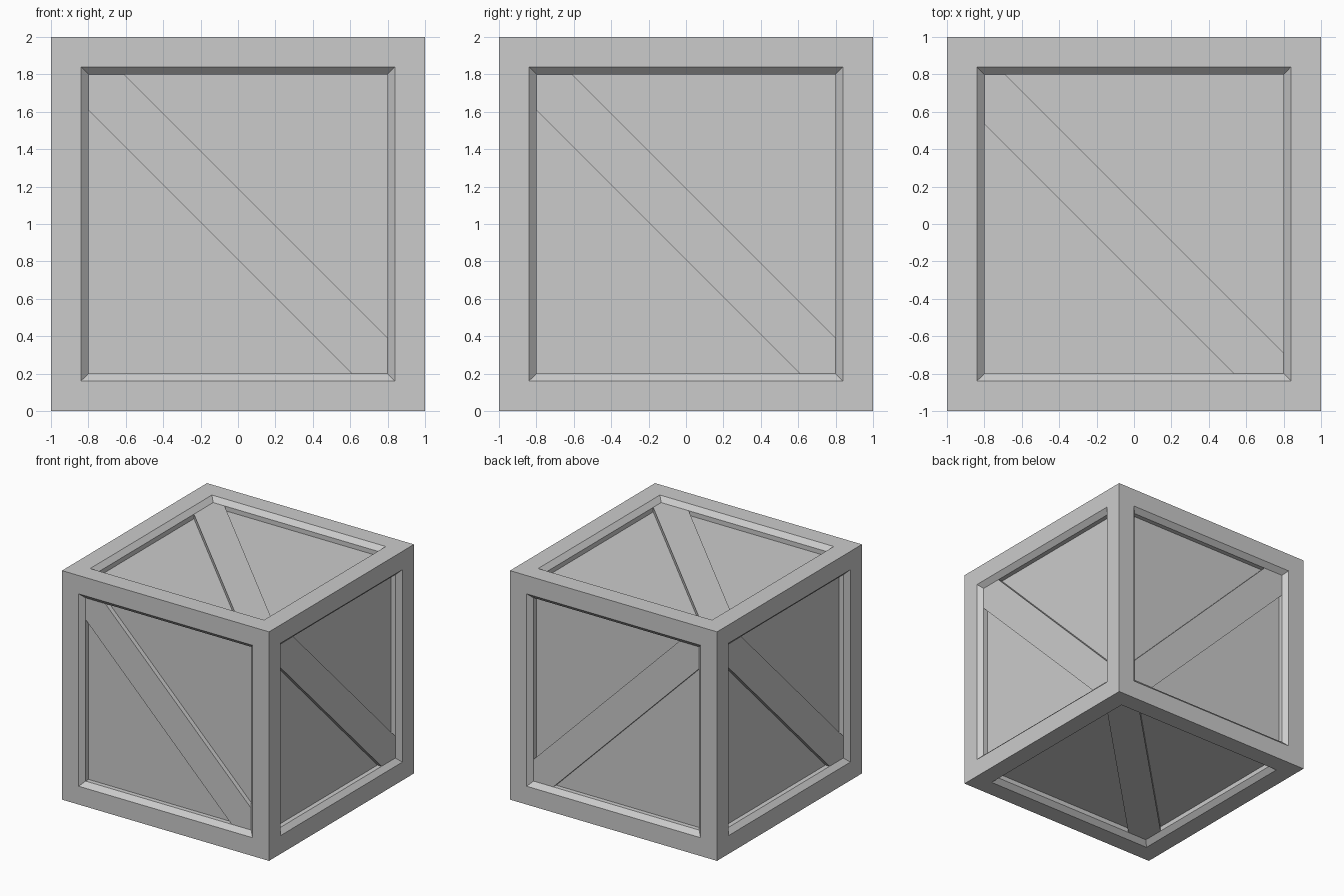
import bpy, bmesh
from mathutils import Vector

if "Cube" in bpy.data.objects:
    bpy.data.objects.remove(bpy.data.objects["Cube"])

RIM, BEVEL, STEP = 0.16, 0.04, 0.04   # rim width, chamfer size, depth of panel behind chamfer
HALF = 1 - RIM - BEVEL                # half size of the recessed panel
CENTRE = Vector((0, 0, 1))


def finish(name, bm):
    bmesh.ops.recalc_face_normals(bm, faces=bm.faces)
    mesh = bpy.data.meshes.new(name)
    bm.to_mesh(mesh)
    bm.free()
    obj = bpy.data.objects.new(name, mesh)
    bpy.context.collection.objects.link(obj)
    return obj


# Crate body: each side inset into a flat rim, a chamfer and a sunken panel
bm = bmesh.new()
bmesh.ops.create_cube(bm, size=2)
bmesh.ops.translate(bm, verts=bm.verts, vec=CENTRE)
sides = bm.faces[:]
bmesh.ops.inset_individual(bm, faces=sides, thickness=RIM, use_even_offset=True)
bmesh.ops.inset_individual(bm, faces=sides, thickness=BEVEL, depth=-BEVEL, use_even_offset=True)
for f in bmesh.ops.extrude_discrete_faces(bm, faces=sides)["faces"]:
    bmesh.ops.translate(bm, verts=f.verts, vec=f.normal * -STEP)
finish("crate_body", bm)


# Diagonal brace: band clipped to the panel square, flush with the chamfer's inner edge
def brace(name, u, v, n, low=-0.19, high=0.19):
    u, v, n = Vector(u), Vector(v), Vector(n)
    h = HALF
    outline = [(-h, h), (high - h, h), (h, high - h), (h, -h), (low + h, -h), (-h, low + h)]
    base = 1 - BEVEL - STEP
    bm = bmesh.new()
    face = bm.faces.new([bm.verts.new(CENTRE + u * a + v * b + n * base) for a, b in outline])
    out = bmesh.ops.extrude_face_region(bm, geom=[face], use_keep_orig=True)["geom"]
    moved = [g for g in out if isinstance(g, bmesh.types.BMVert)]
    bmesh.ops.translate(bm, verts=moved, vec=n * STEP)
    finish(name, bm)


X, Y, Z = (1, 0, 0), (0, 1, 0), (0, 0, 1)
NX, NY, NZ = (-1, 0, 0), (0, -1, 0), (0, 0, -1)
brace("front_brace", X, Z, NY)
brace("back_brace", X, Z, Y)
brace("right_brace", Y, Z, X)
brace("left_brace", NY, Z, NX)
brace("top_brace", X, Y, Z, -0.265, 0.11)
brace("bottom_brace", X, NY, NZ)
